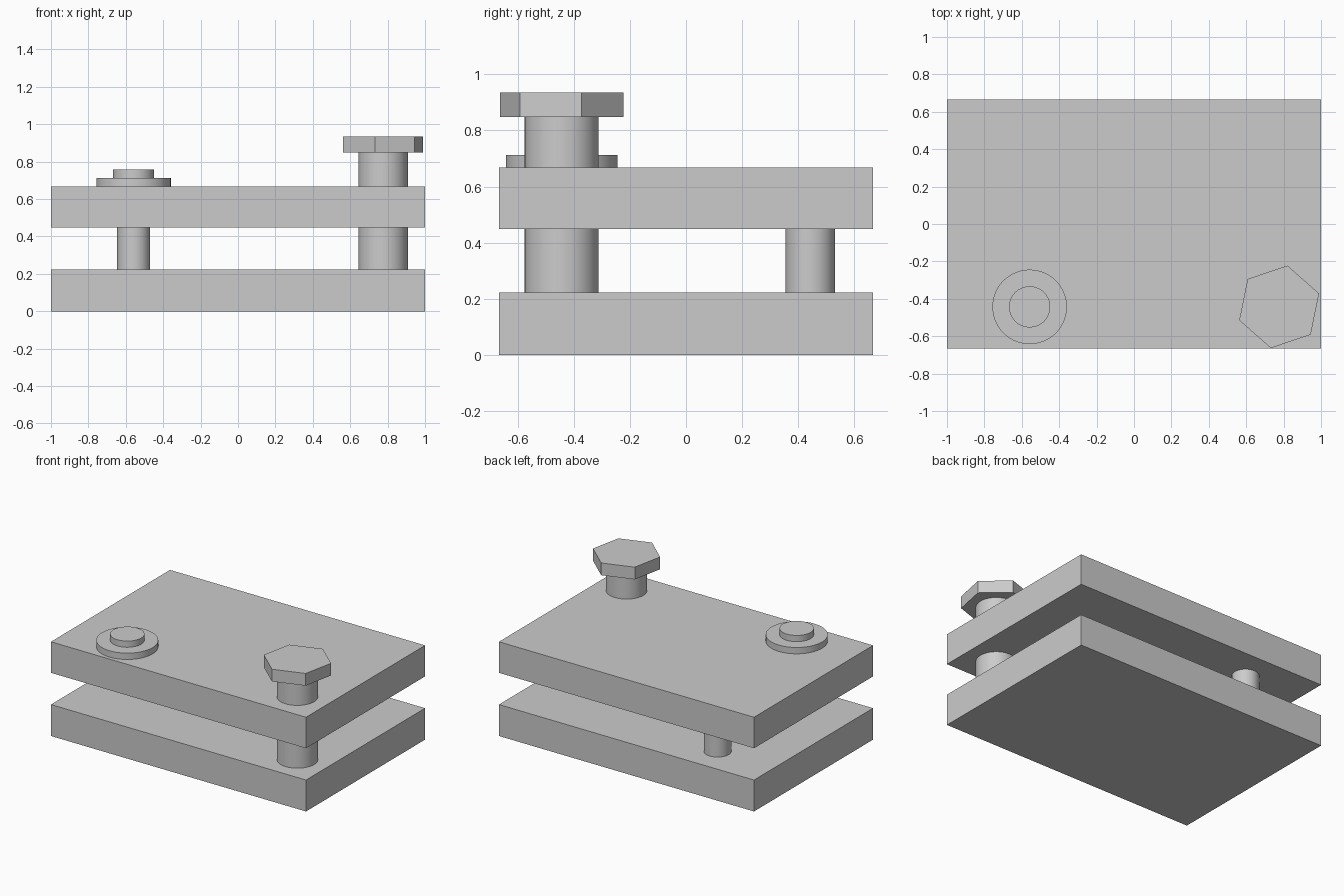
import bpy
import math

cube = bpy.data.objects.get("Cube")
if cube:
    bpy.data.objects.remove(cube, do_unlink=True)

# One plain metal colour
metal = bpy.data.materials.new("light_grey_metal")
metal.use_nodes = True
grey = (0.6, 0.6, 0.6, 1)
metal.diffuse_color = grey
metal.node_tree.nodes["Principled BSDF"].inputs["Base Color"].default_value = grey


def finish(name):
    obj = bpy.context.object
    obj.name = name
    obj.data.materials.append(metal)
    return obj


def plate(name, bottom, top):
    bpy.ops.mesh.primitive_cube_add(size=1, location=(0, 0, (bottom + top) / 2))
    obj = finish(name)
    obj.scale = (2, 4 / 3, top - bottom)
    bpy.ops.object.transform_apply(location=False, rotation=False, scale=True)


def disc(name, x, y, radius, bottom, top, sides=72, turn=0):
    bpy.ops.mesh.primitive_cylinder_add(
        vertices=sides, radius=radius, depth=top - bottom,
        location=(x, y, (bottom + top) / 2), rotation=(0, 0, turn))
    finish(name)
    if sides > 6:
        bpy.ops.object.shade_smooth_by_angle(angle=math.radians(30))


BASE_TOP, UPPER_BOTTOM, UPPER_TOP = 0.223, 0.448, 0.668
LEFT, RIGHT, FRONT, BACK = 0.776, -0.558, -0.443, 0.443

# Two parallel plates
plate("base_plate", 0, BASE_TOP)
plate("upper_plate", UPPER_BOTTOM, UPPER_TOP)

# Tall bolt through the upper plate, with a turned hexagonal head
disc("bolt_shaft", LEFT, FRONT, 0.132, BASE_TOP, 0.848)
# A six-sided primitive has its first corner on the y axis
disc("bolt_head", LEFT, FRONT, 0.225, 0.848, 0.935, 6, math.radians(-11.5))

# Support post between the plates at the back
disc("support_post", RIGHT, BACK, 0.088, BASE_TOP, UPPER_BOTTOM)

# Washer and pin head on the upper plate
disc("washer", RIGHT, FRONT, 0.199, UPPER_TOP, 0.713)
disc("pin_head", RIGHT, FRONT, 0.11, 0.713, 0.757)
